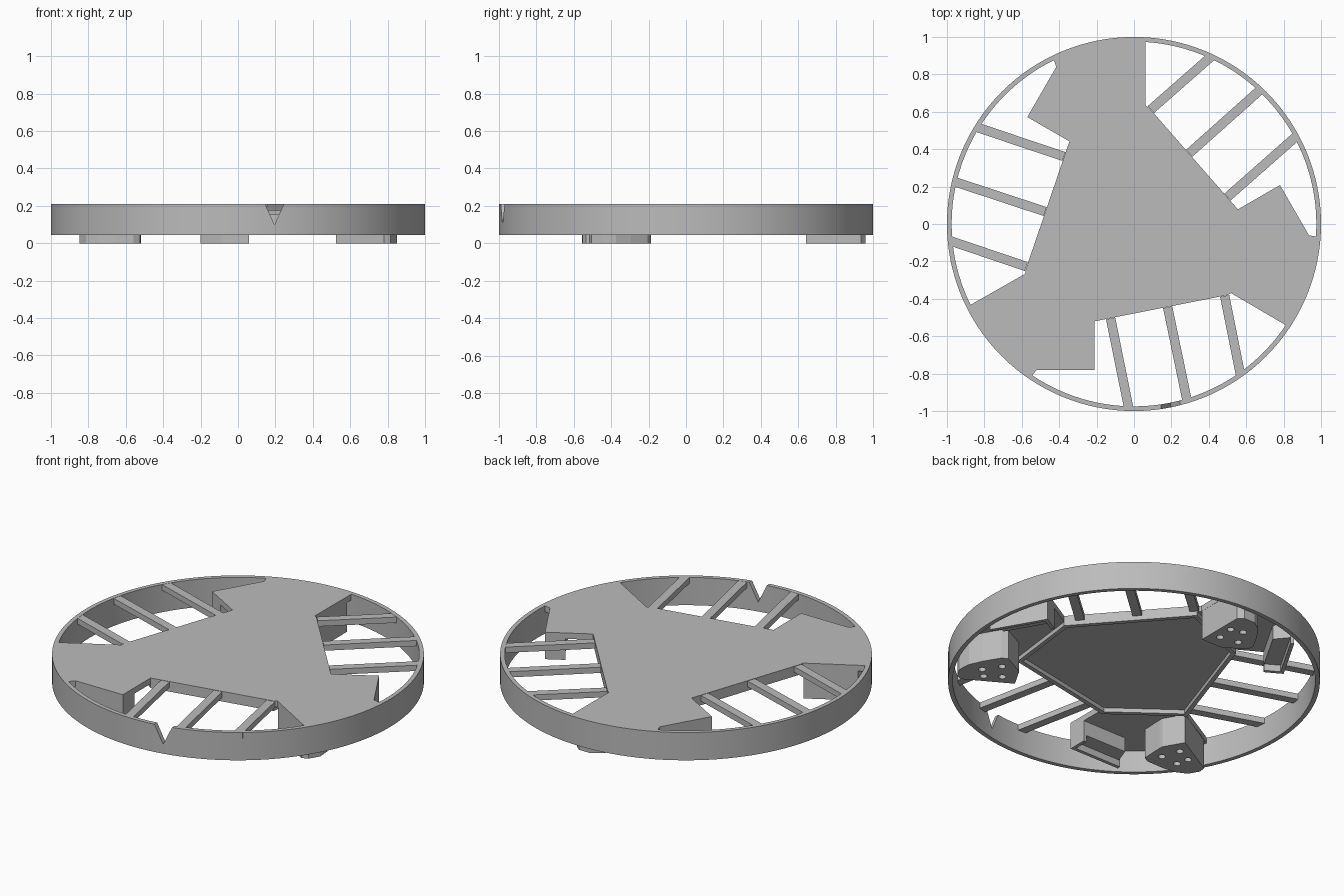
import bpy, bmesh, math
from mathutils import Vector, Matrix

if "Cube" in bpy.data.objects:
    bpy.data.objects.remove(bpy.data.objects["Cube"])

grey = bpy.data.materials.new("plain_grey")
grey.use_nodes = True
grey.diffuse_color = (0.5, 0.5, 0.5, 1)
grey.node_tree.nodes["Principled BSDF"].inputs["Base Color"].default_value = (0.5, 0.5, 0.5, 1)

TOP, BASE, INNER = 0.21, 0.045, 0.975


def finish(name, bm):
    bmesh.ops.recalc_face_normals(bm, faces=bm.faces)
    mesh = bpy.data.meshes.new(name)
    bm.to_mesh(mesh)
    bm.free()
    mesh.materials.append(grey)
    obj = bpy.data.objects.new(name, mesh)
    bpy.context.collection.objects.link(obj)
    return obj


def turn(p, step):
    """Rotate a plan point by a number of thirds of a turn."""
    v = Matrix.Rotation(math.radians(120 * step), 2) @ Vector(p)
    return (v.x, v.y)


def prism(name, pts, z0, z1):
    bm = bmesh.new()
    face = bm.faces.new([bm.verts.new((x, y, z0)) for x, y in pts])
    new = bmesh.ops.extrude_face_region(bm, geom=[face])["geom"]
    verts = [g for g in new if isinstance(g, bmesh.types.BMVert)]
    bmesh.ops.translate(bm, verts=verts, vec=(0, 0, z1 - z0))
    return finish(name, bm)


def bar(name, p, q, width, z0, z1, side=0.0):
    """Straight bar from p to q, shifted sideways to the left by side."""
    p, q = Vector(p), Vector(q)
    d = (q - p).normalized()
    n = Vector((-d.y, d.x))
    a, b = n * (side - width / 2), n * (side + width / 2)
    return prism(name, [p + a, q + a, q + b, p + b], z0, z1)


def cut(obj, cutters):
    """Subtract the cutters from the object and discard them."""
    bpy.context.view_layer.objects.active = obj
    for c in cutters:
        mod = obj.modifiers.new("cut", 'BOOLEAN')
        mod.operation, mod.solver, mod.object = 'DIFFERENCE', 'EXACT', c
        bpy.ops.object.modifier_apply(modifier=mod.name)
        bpy.data.objects.remove(c)


def circle(x, y, r, n):
    return [(x + r * math.cos(math.tau * i / n), y + r * math.sin(math.tau * i / n)) for i in range(n)]


# Outer hoop with a V-shaped notch in its front edge
hoop = prism("outer_hoop", circle(0, 0, 1, 128), BASE, TOP)
core = prism("hoop_core", circle(0, 0, INNER, 128), 0, 0.3)
bm = bmesh.new()
tri = bm.faces.new([bm.verts.new(p) for p in ((0.195, -1.1, 0.1), (0.25, -1.1, 0.22), (0.14, -1.1, 0.22))])
new = bmesh.ops.extrude_face_region(bm, geom=[tri])["geom"]
bmesh.ops.translate(bm, verts=[g for g in new if isinstance(g, bmesh.types.BMVert)], vec=(0, 0.2, 0))
cut(hoop, [core, finish("notch_cutter", bm)])
bpy.ops.object.select_all(action='DESELECT')
hoop.select_set(True)
bpy.context.view_layer.objects.active = hoop
bpy.ops.object.shade_smooth_by_angle(angle=math.radians(30))

# Three-armed top plate: window edge, then an arc along the hoop, repeated
window = [(-0.545, -0.81), (-0.52, -0.78), (-0.21, -0.78), (-0.21, -0.52),
          (0.5, -0.38), (0.52, -0.37), (0.81, -0.54)]
arc = [math.radians(a) for a in range(-33, -4, 3)]
third = window + [(0.985 * math.cos(a), 0.985 * math.sin(a)) for a in arc]
prism("top_plate", [turn(p, s) for s in range(3) for p in third], 0.175, TOP)

# Six-sided lip under the plate
lip = [turn(p, s) for s in range(3) for p in (window[3], window[4])]
for i, p in enumerate(lip):
    bar(f"plate_lip_{i}", p, lip[(i + 1) % 6], 0.025, 0.15, 0.18, 0.0125)

foot = [(0.06, 0.64), (0.06, 0.935), (0.03, 0.96), (-0.04, 0.96), (-0.1, 0.92),
        (-0.15, 0.85), (-0.2, 0.76), (-0.2, 0.72), (-0.09, 0.65), (-0.07, 0.64)]
holes = [(-0.11, 0.74), (0.0, 0.72), (-0.06, 0.84), (0.01, 0.82)]
ribs = [((-0.125, -0.505), (-0.028, -0.985)), ((0.18, -0.445), (0.284, -0.945)),
        ((0.485, -0.385), (0.57, -0.81))]

for s in range(3):
    # Window ribs
    for i, (p, q) in enumerate(ribs):
        bar(f"rib_{s}_{i}", turn(p, s), turn(q, s), 0.05, 0.175, TOP - 0.001)
    # Foot block with four screw holes
    block = prism(f"foot_block_{s}", [turn(p, s) for p in foot], 0, 0.19)
    cut(block, [prism("hole_cutter", circle(*turn(h, s), 0.02, 16), -0.05, 0.08) for h in holes])
    # Arm pocket with a rim hanging below its floor
    pocket = [(-0.54, -0.78), (-0.21, -0.78), (-0.21, -0.67), (-0.5, -0.67)]
    prism(f"arm_pocket_{s}", [turn(p, s) for p in pocket], 0.09, 0.2)
    for i in range(2):
        bar(f"pocket_rim_{s}_{i}", turn(pocket[i], s), turn(pocket[i + 1], s), 0.02, 0.05, 0.1, 0.01)
